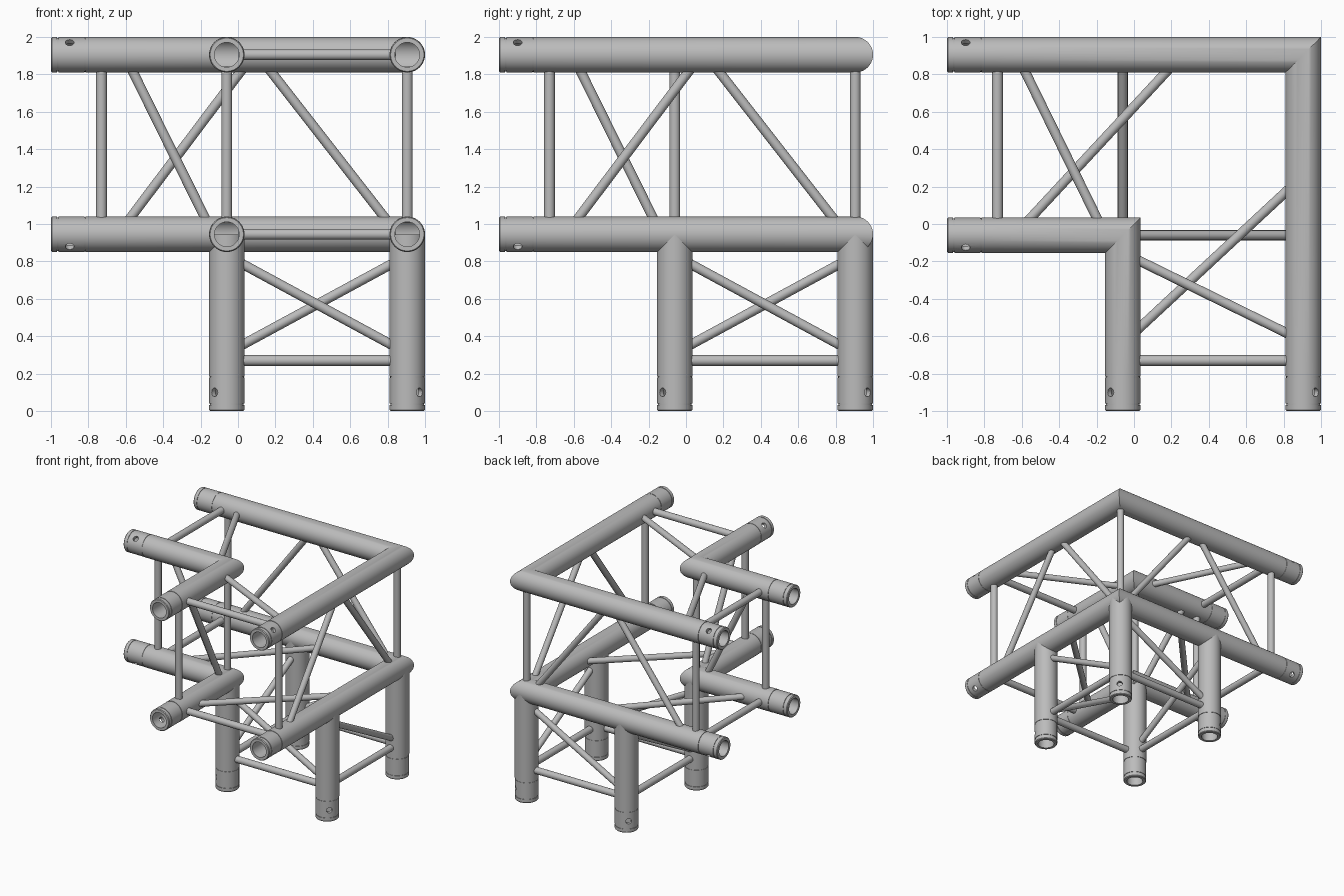
import bpy, bmesh, math
from mathutils import Vector

cube = bpy.data.objects.get("Cube")
if cube:
    bpy.data.objects.remove(cube)

grey = bpy.data.materials.new("aluminium_grey")
grey.use_nodes = True
COLOUR = (0.5, 0.5, 0.5, 1)
grey.diffuse_color = COLOUR
grey.node_tree.nodes["Principled BSDF"].inputs["Base Color"].default_value = COLOUR

SIDES = 40
R = 0.095                  # chord radius
NEAR, FAR = -0.06, 0.905   # chord axes in x and y
LOW, TOP = 0.945, 1.905    # chord axes in z
X, Y, Z = Vector((1, 0, 0)), Vector((0, 1, 0)), Vector((0, 0, 1))


def make_object(name, bm):
    bmesh.ops.recalc_face_normals(bm, faces=bm.faces)
    mesh = bpy.data.meshes.new(name)
    bm.to_mesh(mesh)
    bm.free()
    mesh.materials.append(grey)
    obj = bpy.data.objects.new(name, mesh)
    bpy.context.collection.objects.link(obj)
    return obj


def smooth(obj):
    bpy.ops.object.select_all(action='DESELECT')
    obj.select_set(True)
    bpy.context.view_layer.objects.active = obj
    bpy.ops.object.shade_smooth_by_angle(angle=math.radians(30))


def add_rod(bm, a, b, radius, sides):
    axis = b - a
    matrix = axis.to_track_quat('Z', 'Y').to_matrix().to_4x4()
    matrix.translation = (a + b) / 2
    bmesh.ops.create_cone(bm, cap_ends=True, segments=sides, radius1=radius,
                          radius2=radius, depth=axis.length, matrix=matrix)


def add_arm(bm, joint, d, u, length, mitre):
    """Hollow tube with a grooved end sleeve, running along d into the joint."""
    v = d.cross(u)
    profile = [(length, 0.08), (0.2, 0.08), (0.2, 0.066), (0, 0.066), (0, 0.089),
               (0.006, 0.094), (0.033, 0.094), (0.033, 0.09), (0.04, 0.09),
               (0.04, 0.094), (0.178, 0.094), (0.178, 0.091), (0.184, 0.091),
               (0.184, R), (length, R)]
    rings = []
    for s, r in profile:
        ring = []
        for i in range(SIDES):
            t = math.tau * i / SIDES
            shift = r * math.cos(t) if mitre and s == length else 0
            ring.append(bm.verts.new(joint + d * (s - length + shift)
                                     + u * r * math.cos(t) + v * r * math.sin(t)))
        rings.append(ring)
    pairs = list(zip(rings, rings[1:]))
    if not mitre:
        pairs.append((rings[-1], rings[0]))
    for p, q in pairs:
        for i in range(SIDES):
            j = (i + 1) % SIDES
            bm.faces.new((p[i], p[j], q[j], q[i]))


def drill(obj, holes):
    """Cut a pin hole outward from each (centre, direction)."""
    bm = bmesh.new()
    for centre, way in holes:
        add_rod(bm, centre, centre + way.normalized() * 0.15, 0.023, 20)
    cutter = make_object("pin_hole_cutter", bm)
    cutter.hide_render = True
    mod = obj.modifiers.new("pin_holes", 'BOOLEAN')
    mod.operation = 'DIFFERENCE'
    mod.object = cutter
    bpy.context.view_layer.objects.active = obj
    bpy.ops.object.modifier_apply(modifier=mod.name)
    bpy.data.objects.remove(cutter)


# Mitred corner chords: short inner and long outer, at both levels
for label, c, side in (("inner", NEAR, -1), ("outer", FAR, 1)):
    for level, z, up in (("lower", LOW, -1), ("upper", TOP, 1)):
        bm = bmesh.new()
        joint = Vector((c, c, z))
        add_arm(bm, joint, X, Y, c + 1, True)
        add_arm(bm, joint, Y, X, c + 1, True)
        bmesh.ops.remove_doubles(bm, verts=bm.verts, dist=0.0005)
        chord = make_object(f"{level}_{label}_chord", bm)
        drill(chord, [(Vector((-0.9, c, z)), Y * side + Z * up),
                      (Vector((c, -0.9, z)), X * side + Z * up)])
        smooth(chord)

# Four legs below the lower chords
for xn, x, sx in (("right", NEAR, -1), ("left", FAR, 1)):
    for yn, y, sy in (("front", NEAR, -1), ("back", FAR, 1)):
        bm = bmesh.new()
        add_arm(bm, Vector((x, y, LOW)), Z, X, LOW, False)
        leg = make_object(f"{yn}_{xn}_leg", bm)
        drill(leg, [(Vector((x, y, 0.1)), X * sx + Y * sy)])
        smooth(leg)


def brace(name, a, b, radius=0.026):
    a, b = Vector(a), Vector(b)
    grow = (b - a).normalized() * 0.025    # bury the ends in the chords
    bm = bmesh.new()
    add_rod(bm, a - grow, b + grow, radius, 20)
    smooth(make_object(name, bm))


def brace_pair(name, a, b, radius=0.026):
    """One brace on the x wing and its twin on the y wing."""
    brace(name + "_x_wing", a, b, radius)
    brace(name + "_y_wing", (a[1], a[0], a[2]), (b[1], b[0], b[2]), radius)


POST = 0.029
z0, z1 = LOW + R, TOP - R
n, f = NEAR + R, FAR - R

# Upright posts at the corners and near the open ends
for label, c in (("inner", NEAR), ("outer", FAR)):
    brace(label + "_corner_post", (c, c, z0), (c, c, z1), POST)
    brace_pair(label + "_end_post", (-0.73, c, z0), (-0.73, c, z1), POST)

# Upright diagonals
brace_pair("inner_diagonal", (-0.56, NEAR, z1), (-0.18, NEAR, z0))
brace_pair("outer_end_diagonal", (0.01, FAR, z1), (-0.57, FAR, z0))
brace_pair("outer_corner_diagonal", (0.18, FAR, z1), (0.78, FAR, z0))

# Level bars and diagonals between inner and outer chords
for level, z in (("lower", LOW), ("upper", TOP)):
    brace_pair(level + "_cross_bar", (-0.73, n, z), (-0.73, f, z), POST)
brace_pair("upper_cross_diagonal", (-0.58, f, TOP), (-0.2, n, TOP))
brace_pair("lower_cross_diagonal", (0.17, f, LOW), (-0.55, n, LOW))

# Bars and opposing diagonals between the legs
for label, c, za, zb in (("near", NEAR, 0.78, 0.36), ("far", FAR, 0.36, 0.78)):
    brace(label + "_leg_bar_x", (n, c, 0.27), (f, c, 0.27), POST)
    brace(label + "_leg_bar_y", (c, n, 0.27), (c, f, 0.27), POST)
    brace(label + "_leg_diagonal_x", (n, c, za), (f, c, zb))
    brace(label + "_leg_diagonal_y", (c, n, zb), (c, f, za))
